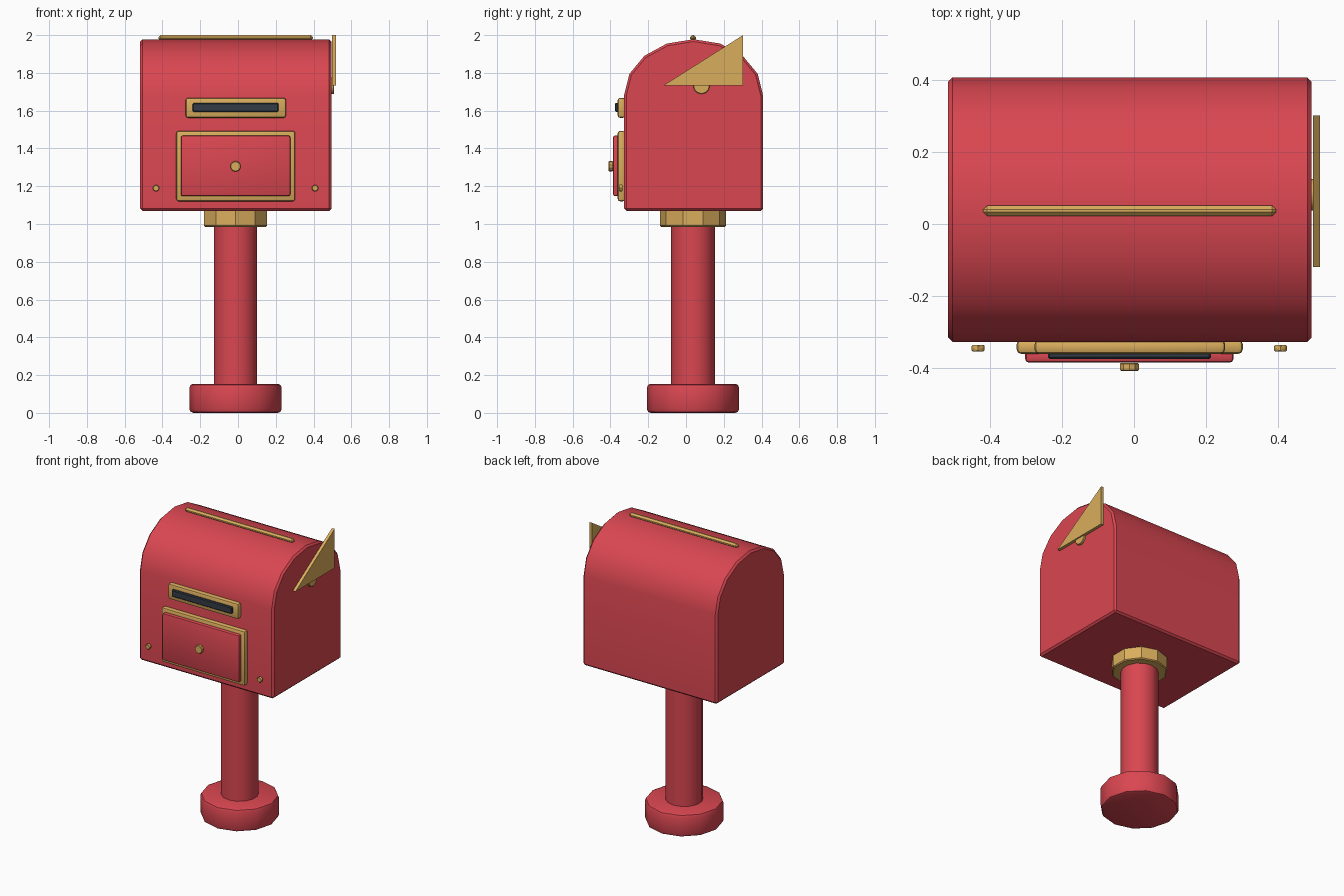
import bpy, bmesh, math
from mathutils import Matrix

if "Cube" in bpy.data.objects:
    bpy.data.objects.remove(bpy.data.objects["Cube"])


def material(name, rgb):
    m = bpy.data.materials.new(name)
    m.diffuse_color = (*rgb, 1)
    m.use_nodes = True
    m.node_tree.nodes["Principled BSDF"].inputs["Base Color"].default_value = m.diffuse_color
    return m


RED = material("red paint", (0.70, 0.062, 0.082))
GOLD = material("brass", (0.70, 0.42, 0.11))
DARK = material("dark slot", (0.034, 0.045, 0.062))


def finish(name, bm, mat, bevel=0, segments=1, smooth=35):
    """Turn a bmesh into an object with a rounded edge and angle-based smoothing."""
    bmesh.ops.recalc_face_normals(bm, faces=bm.faces)
    if bevel:
        edges = [e for e in bm.edges if e.calc_face_angle(0) > math.radians(45)]
        bmesh.ops.bevel(bm, geom=edges, offset=bevel, segments=segments,
                        affect='EDGES', profile=0.5, clamp_overlap=True)
    mesh = bpy.data.meshes.new(name)
    bm.to_mesh(mesh)
    bm.free()
    mesh.materials.append(mat)
    ob = bpy.data.objects.new(name, mesh)
    bpy.context.collection.objects.link(ob)
    bpy.ops.object.select_all(action='DESELECT')
    ob.select_set(True)
    bpy.context.view_layer.objects.active = ob
    bpy.ops.object.shade_smooth_by_angle(angle=math.radians(smooth))
    return ob


def box(name, x, y, z, mat, bevel=0, segments=1):
    """Box given by its (min, max) along each axis."""
    bm = bmesh.new()
    bmesh.ops.create_cube(bm, size=1)
    for v in bm.verts:
        v.co = [(a + b) / 2 + c * (b - a) for (a, b), c in zip((x, y, z), v.co)]
    return finish(name, bm, mat, bevel, segments)


def cylinder(name, centre, r, depth, sides, mat, axis='Z', bevel=0, segments=1, smooth=35):
    bm = bmesh.new()
    bmesh.ops.create_cone(bm, cap_ends=True, segments=sides, radius1=r, radius2=r, depth=depth)
    turn = {'Z': Matrix(), 'Y': Matrix.Rotation(math.pi / 2, 4, 'X'),
            'X': Matrix.Rotation(math.pi / 2, 4, 'Y')}[axis]
    bmesh.ops.transform(bm, matrix=Matrix.Translation(centre) @ turn, verts=bm.verts)
    return finish(name, bm, mat, bevel, segments, smooth)


def extrude_x(name, profile, x0, x1, mat, bevel=0):
    """Extrude a (y, z) outline along x."""
    bm = bmesh.new()
    face = bm.faces.new([bm.verts.new((x0, y, z)) for y, z in profile])
    new = bmesh.ops.extrude_face_region(bm, geom=[face])['geom']
    bmesh.ops.translate(bm, vec=(x1 - x0, 0, 0),
                        verts=[v for v in new if isinstance(v, bmesh.types.BMVert)])
    return finish(name, bm, mat, bevel)


CX, CY = -0.013, 0.04

# Stand: base, post and collar
cylinder("base", (CX, 0.037, 0.077), 0.244, 0.154, 12, RED, bevel=0.02, segments=2)
cylinder("post", (CX, 0.037, 0.57), 0.117, 0.86, 14, RED)
collar = cylinder("collar", (CX, 0.037, 1.03), 0.175, 0.09, 10, GOLD, bevel=0.006)

# Box with an eight-sided elliptical arch
arch = [(CY + 0.368 * math.cos(i * math.pi / 8), 1.68 + 0.298 * math.sin(i * math.pi / 8))
        for i in range(9)]
extrude_x("mailbox_body", arch + [(-0.328, 1.07), (0.408, 1.07)], -0.518, 0.495, RED, 0.012)

# Ridge bar on the roof
box("ridge_bar", (-0.42, 0.396), (0.022, 0.052), (1.97, 2.0), GOLD, 0.011)

# Mail slot
box("slot_frame", (-0.277, 0.254), (-0.362, -0.322), (1.562, 1.668), GOLD, 0.013, 2)
box("slot", (-0.24, 0.214), (-0.376, -0.35), (1.594, 1.641), DARK, 0.005)

# Door with frame and knob
box("door_frame", (-0.327, 0.303), (-0.362, -0.322), (1.12, 1.493), GOLD, 0.013, 2)
box("door_panel", (-0.303, 0.277), (-0.386, -0.35), (1.147, 1.468), RED, 0.01, 2)
cylinder("door_knob", (CX, -0.398, 1.305), 0.028, 0.022, 10, GOLD, 'Y', 0.003)

# Rivets in the lower corners
for side in (-1, 1):
    cylinder("rivet", (CX + side * 0.421, -0.346, 1.19), 0.018, 0.018, 8, GOLD, 'Y', 0.003)

# Flag and its pivot on the right side
extrude_x("flag", [(-0.12, 1.733), (0.302, 1.733), (0.302, 2.0)], 0.498, 0.518, GOLD)
cylinder("flag_pivot", (0.500, 0.082, 1.732), 0.044, 0.018, 12, GOLD, 'X', 0.003)
